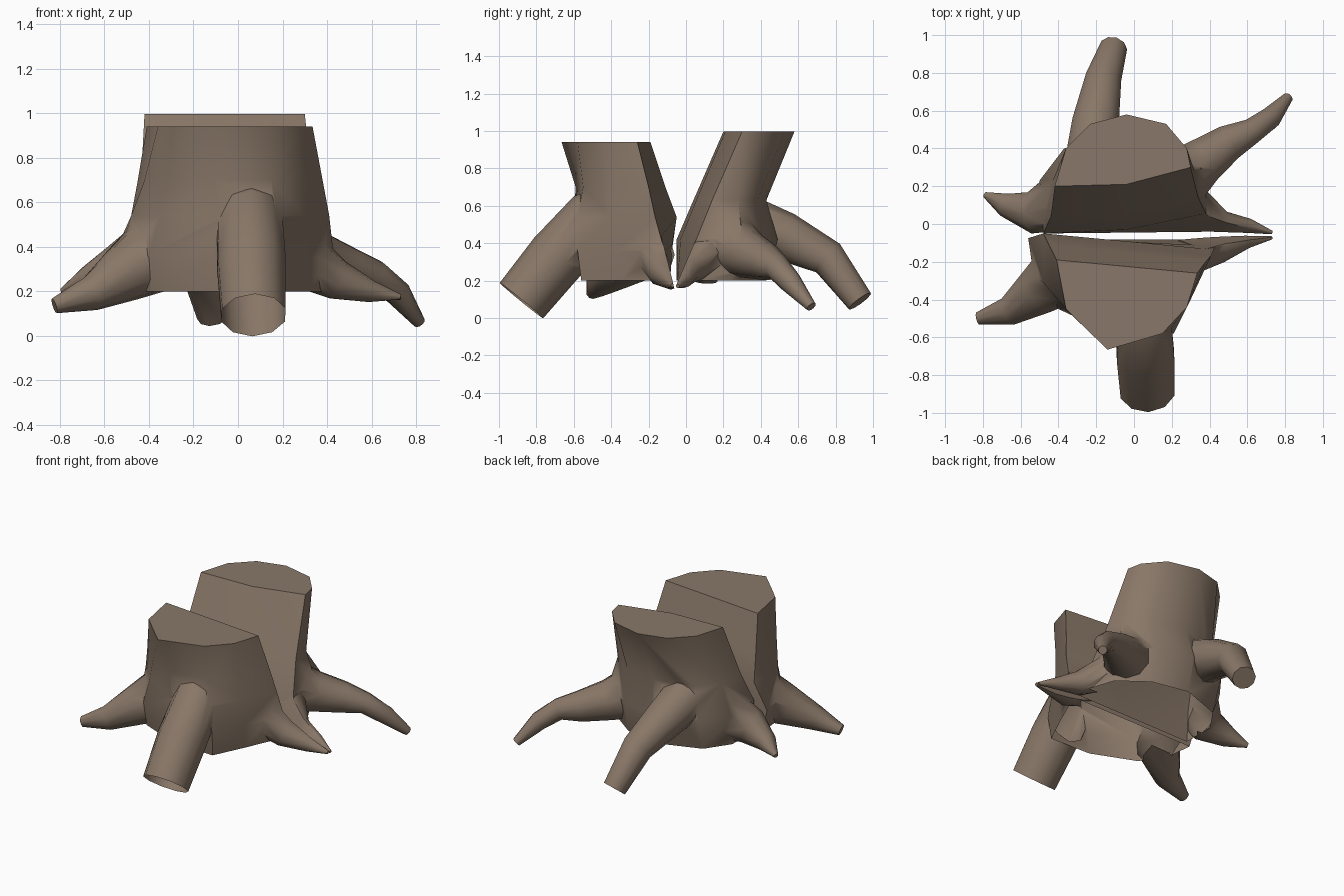
import bpy, bmesh, math
from mathutils import Vector

if "Cube" in bpy.data.objects:
    bpy.data.objects.remove(bpy.data.objects["Cube"])

bark = bpy.data.materials.new("bark_brown")
bark.diffuse_color = (0.25, 0.186, 0.138, 1)
bark.use_nodes = True
bark.node_tree.nodes["Principled BSDF"].inputs["Base Color"].default_value = bark.diffuse_color
BASE = .2   # height of the trunk's open underside


def to_object(bm, name):
    bmesh.ops.recalc_face_normals(bm, faces=bm.faces)
    me = bpy.data.meshes.new(name)
    bm.to_mesh(me)
    bm.free()
    me.materials.append(bark)
    ob = bpy.data.objects.new(name, me)
    bpy.context.collection.objects.link(ob)
    return ob


def skin(bm, rings):
    """Join equal-length vertex rings and cap both ends."""
    rows = [[bm.verts.new(p) for p in r] for r in rings]
    n = len(rows[0])
    for a, b in zip(rows, rows[1:]):
        for i in range(n):
            j = (i + 1) % n
            bm.faces.new((a[i], a[j], b[j], b[i]))
    bm.faces.new(rows[0])
    bm.faces.new(rows[-1])


def trunk(name, levels):
    """Trunk half: D-shaped outline at each height, bottom to top."""
    bm = bmesh.new()
    skin(bm, [[(x, y, z) for x, y in pts] for z, pts in levels])
    return to_object(bm, name)


def root(name, path, sides=10, cut=None):
    """Tapered tube along (x, y, z, radius); cut = (y, slope, kept side)."""
    pts = [Vector(p[:3]) for p in path]
    rings = []
    for i, c in enumerate(pts):
        t = (pts[min(i + 1, len(pts) - 1)] - pts[max(i - 1, 0)]).normalized()
        u = t.cross(Vector((0, 0, 1))).normalized()
        v = u.cross(t)
        rings.append([c + path[i][3] * (u * math.cos(a) + v * math.sin(a))
                      for a in (2 * math.pi * (k + .5) / sides for k in range(sides))])
    bm = bmesh.new()
    skin(bm, rings)
    if cut:
        y, slope, keep = cut
        geom = bm.verts[:] + bm.edges[:] + bm.faces[:]
        bmesh.ops.bisect_plane(bm, geom=geom, plane_co=(0, y, .17),
                               plane_no=(0, keep, -keep * slope), clear_inner=True)
        bmesh.ops.holes_fill(bm, edges=[e for e in bm.edges if e.is_boundary], sides=0)
    return to_object(bm, name)


def fuse(body, parts, open_end=None):
    """Union the roots into the trunk half, then open its underside."""
    bpy.context.view_layer.objects.active = body
    for p in parts:
        m = body.modifiers.new("join", 'BOOLEAN')
        m.operation = 'UNION'
        m.solver = 'EXACT'
        m.object = p
        bpy.ops.object.modifier_apply(modifier=m.name)
        bpy.data.objects.remove(p)
    bm = bmesh.new()
    bm.from_mesh(body.data)
    hollow = [f for f in bm.faces if all(abs(v.co.z - BASE) < .002 for v in f.verts)
              or (open_end and (f.calc_center_median() - Vector(open_end)).length < .03)]
    bmesh.ops.delete(bm, geom=hollow, context='FACES')
    bm.to_mesh(body.data)
    bm.free()
    bpy.ops.object.select_all(action='DESELECT')
    body.select_set(True)
    bpy.ops.object.shade_smooth_by_angle(angle=math.radians(50))


# Front half of the split trunk
front = trunk("front_stump_half", [
    (BASE, [(-.52, -.085), (-.5, -.28), (-.39, -.43), (-.1, -.55), (.2, -.56), (.3, -.35), (.42, -.08)]),
    (.36, [(-.56, -.075), (-.53, -.28), (-.4, -.45), (-.11, -.58), (.21, -.58), (.31, -.37), (.43, -.115)]),
    (.54, [(-.48, -.05), (-.48, -.31), (-.35, -.45), (-.08, -.6), (.18, -.58), (.3, -.4), (.41, -.165)]),
    (.70, [(-.45, -.11), (-.42, -.38), (-.3, -.49), (-.11, -.59), (.15, -.55), (.29, -.41), (.38, -.2)]),
    (.94, [(-.41, -.19), (-.36, -.45), (-.28, -.53), (-.14, -.665), (.15, -.58), (.28, -.44), (.335, -.26)]),
])
fuse(front, [
    root("front_root", [(.07, -.88, .093, .15), (.06, -.69, .325, .16),
                        (.05, -.49, .55, .15), (.02, -.43, .62, .1)]),
    root("front_left_root", [(-.33, -.22, .39, .19), (-.5, -.35, .285, .135),
                             (-.66, -.46, .19, .08), (-.825, -.5, .135, .035)]),
    root("front_right_root", [(.3, -.14, .34, .13), (.45, -.12, .25, .09),
                              (.6, -.08, .2, .05), (.73, -.07, .175, .012)], cut=(-.065, -.247, -1)),
], open_end=(.07, -.88, .093))

# Back half of the split trunk, leaning away
back = trunk("back_stump_half", [
    (BASE, [(-.47, -.05), (-.47, .17), (-.36, .33), (-.08, .43), (.17, .38), (.36, .24), (.45, -.04), (0, -.045)]),
    (.42, [(-.48, -.05), (-.5, .23), (-.37, .4), (-.07, .49), (.18, .42), (.38, .3), (.38, .055), (-.04, -.03)]),
    (.63, [(-.44, .04), (-.43, .23), (-.32, .37), (-.06, .43), (.18, .38), (.32, .28), (.34, .14), (-.04, .055)]),
    (.997, [(-.42, .2), (-.36, .4), (-.23, .53), (-.04, .58), (.17, .53), (.28, .4), (.3, .3), (-.04, .21)]),
])
fuse(back, [
    root("rear_root", [(-.22, .34, .5, .15), (-.205, .53, .435, .13),
                       (-.165, .76, .32, .1), (-.11, .93, .09, .075)]),
    root("rear_right_root", [(.2, .2, .41, .18), (.36, .33, .34, .13), (.5, .43, .3, .1),
                             (.62, .49, .27, .07), (.72, .56, .19, .06), (.815, .67, .06, .028)]),
    root("rear_left_root", [(-.36, .13, .38, .17), (-.54, .06, .295, .115),
                            (-.68, .1, .245, .065), (-.79, .155, .2, .015)], cut=(-.055, 0, 1)),
    root("side_right_root", [(.3, .1, .33, .12), (.46, 0, .25, .075),
                             (.61, -.01, .2, .04), (.73, -.045, .17, .01)], cut=(-.055, .43, 1)),
])
